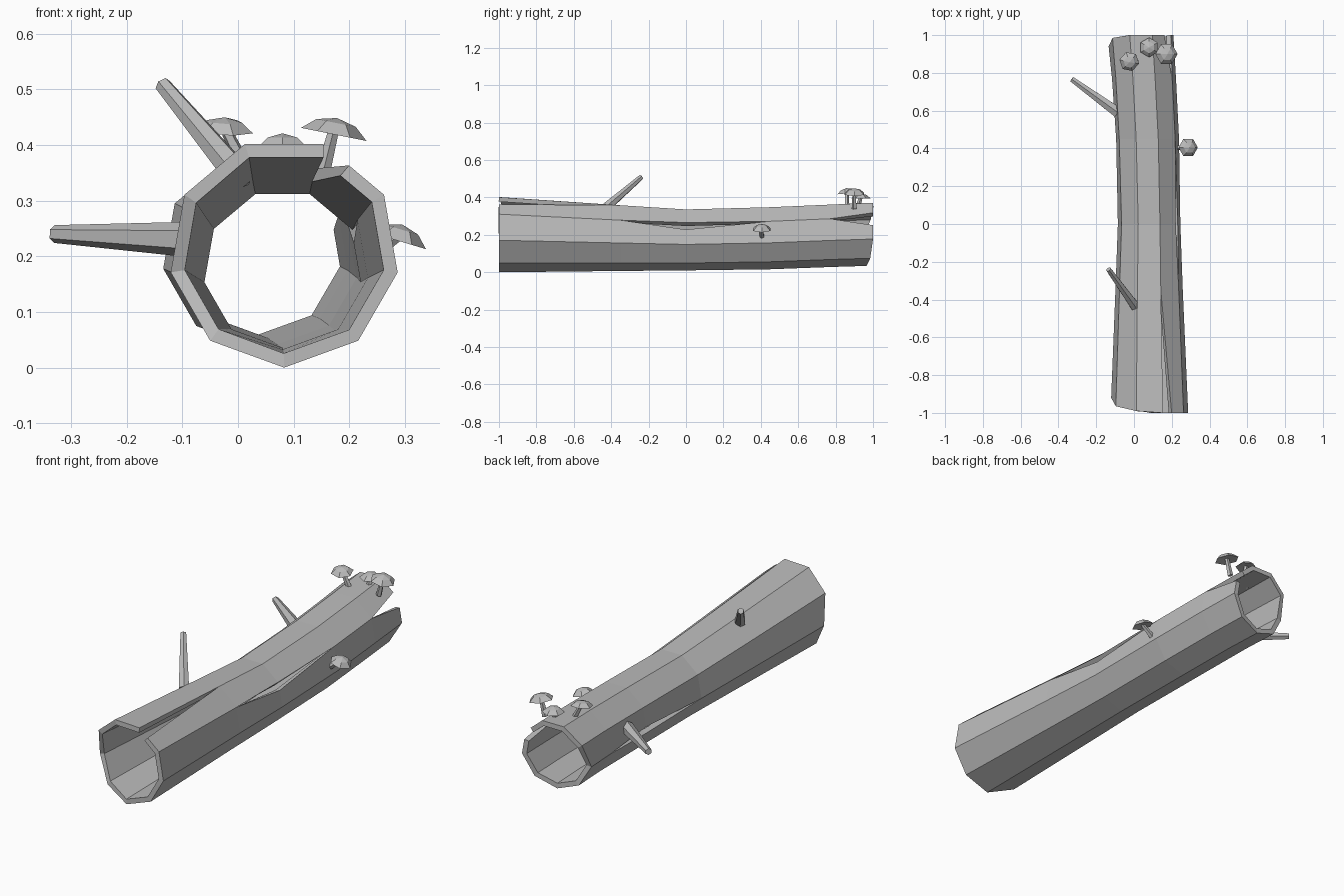
import bpy
import bmesh
import math
from mathutils import Vector

cube = bpy.data.objects.get("Cube")
if cube:
    bpy.data.objects.remove(cube)

grey = bpy.data.materials.new("plain grey")
grey.use_nodes = True
grey.diffuse_color = (0.5, 0.5, 0.5, 1)
grey.node_tree.nodes["Principled BSDF"].inputs["Base Color"].default_value = (0.5, 0.5, 0.5, 1)


def finish(bm, name):
    bmesh.ops.recalc_face_normals(bm, faces=bm.faces)
    mesh = bpy.data.meshes.new(name)
    bm.to_mesh(mesh)
    bm.free()
    mesh.materials.append(grey)
    obj = bpy.data.objects.new(name, mesh)
    bpy.context.collection.objects.link(obj)
    return obj


def loft(name, rings, axis, origin, sides, tip=None, base=None):
    """Skin rings of (radius, height) along an axis, with optional pointed ends."""
    turn = Vector(axis).to_track_quat('Z', 'Y')
    origin = Vector(origin)
    bm = bmesh.new()

    def vert(x, y, z):
        return bm.verts.new(origin + turn @ Vector((x, y, z)))

    loops = []
    for r, h in rings:
        angles = [math.tau * (i + 0.5) / sides for i in range(sides)]
        loops.append([vert(r * math.cos(a), r * math.sin(a), h) for a in angles])
    for a, b in zip(loops, loops[1:]):
        for i in range(sides):
            j = (i + 1) % sides
            bm.faces.new((a[i], a[j], b[j], b[i]))
    for loop, height in ((loops[0], base), (loops[-1], tip)):
        if height is None:
            bm.faces.new(loop)
        else:
            point = vert(0, 0, height)
            for i in range(sides):
                bm.faces.new((loop[i], loop[(i + 1) % sides], point))
    return finish(bm, name)


def rod(name, start, end, r1, r2, sides):
    axis = Vector(end) - Vector(start)
    return loft(name, [(r1, 0), (r2, axis.length)], axis, start, sides)


# Hollow trunk: nine-sided rings of (y, centre x, centre z, radius)
SIDES = 9
rows = [(-1, 0.083, 0.207, 0.207), (-0.35, 0.08, 0.188, 0.181), (0, 0.08, 0.178, 0.168),
        (0.45, 0.07, 0.187, 0.171), (0.77, 0.053, 0.2, 0.172), (1, 0.037, 0.208, 0.174)]
# Ragged ends: how far the rim is set back at some corners
front_cut = {5: 0.01, 6: 0.035, 7: 0.08, 8: 0.04}
back_cut = {0: 0.035, 1: 0.015, 6: 0.015, 7: 0.06, 8: 0.045}
# Cracks: (corner, row) -> shift of the strip before and the strip after
cracks = {(4, 0): (-0.42, 0), (3, 2): (-0.3, 0.05), (3, 5): (-0.37, 0.3), (7, 3): (-0.2, 0.1)}


def corner(k, row):
    y, cx, cz, r = rows[row]
    k %= SIDES
    a = math.radians(-90 + 40 * k)
    if row == 0:
        y += front_cut.get(k, 0)
    elif row == len(rows) - 1:
        y -= back_cut.get(k, 0)
    return Vector((cx + r * math.cos(a), y, cz + r * math.sin(a)))


bm = bmesh.new()
made = {}


def trunk_vert(k, row, side):
    k %= SIDES
    shift = cracks.get((k, row), (0, 0))[side]
    key = (k, row, side if (k, row) in cracks else 0)
    if key not in made:
        target = corner(k + (1 if shift > 0 else -1), row)
        made[key] = bm.verts.new(corner(k, row).lerp(target, abs(shift)))
    return made[key]


for row in range(len(rows) - 1):
    for k in range(SIDES):
        bm.faces.new((trunk_vert(k, row, 1), trunk_vert(k + 1, row, 0),
                      trunk_vert(k + 1, row + 1, 0), trunk_vert(k, row + 1, 1)))
# Keep the shell normals facing away from the hollow
trunk = finish(bm, "hollow_trunk")
middle = trunk.data.polygons[0]
if middle.normal.dot(middle.center - Vector((0.08, middle.center.y, 0.2))) < 0:
    trunk.data.flip_normals()
shell = trunk.modifiers.new("wall", 'SOLIDIFY')
shell.thickness = 0.024
shell.offset = -1
shell.use_even_offset = True

# Broken branches
rod("side_branch", (-0.085, 0.59, 0.23), (-0.33, 0.767, 0.24), 0.032, 0.016, 6)
rod("top_branch", (0.005, -0.435, 0.34), (-0.135, -0.24, 0.508), 0.027, 0.015, 6)

# Mushrooms: cap position, cap axis, radius, height, foot of the stem
mushrooms = [
    ((-0.025, 0.86, 0.425), (0.05, -0.15, 1), 0.053, 0.025, (0.02, 0.86, 0.345)),
    ((0.08, 0.935, 0.395), (0, 0, 1), 0.052, 0.026, (0.08, 0.92, 0.35)),
    ((0.172, 0.9, 0.419), (0.2, 0, 1), 0.06, 0.03, (0.15, 0.9, 0.34)),
    ((0.287, 0.405, 0.228), (0.3, 0, 1), 0.053, 0.03, (0.225, 0.405, 0.19)),
]
for n, (place, axis, r, h, foot) in enumerate(mushrooms, 1):
    loft(f"mushroom_cap_{n}", [(r, 0), (r * 0.6, h * 0.7)], axis, place, 6, tip=h, base=0.006)
    rod(f"mushroom_stem_{n}", foot, Vector(place) + Vector((0, 0, 0.008)), 0.014, 0.01, 5)
